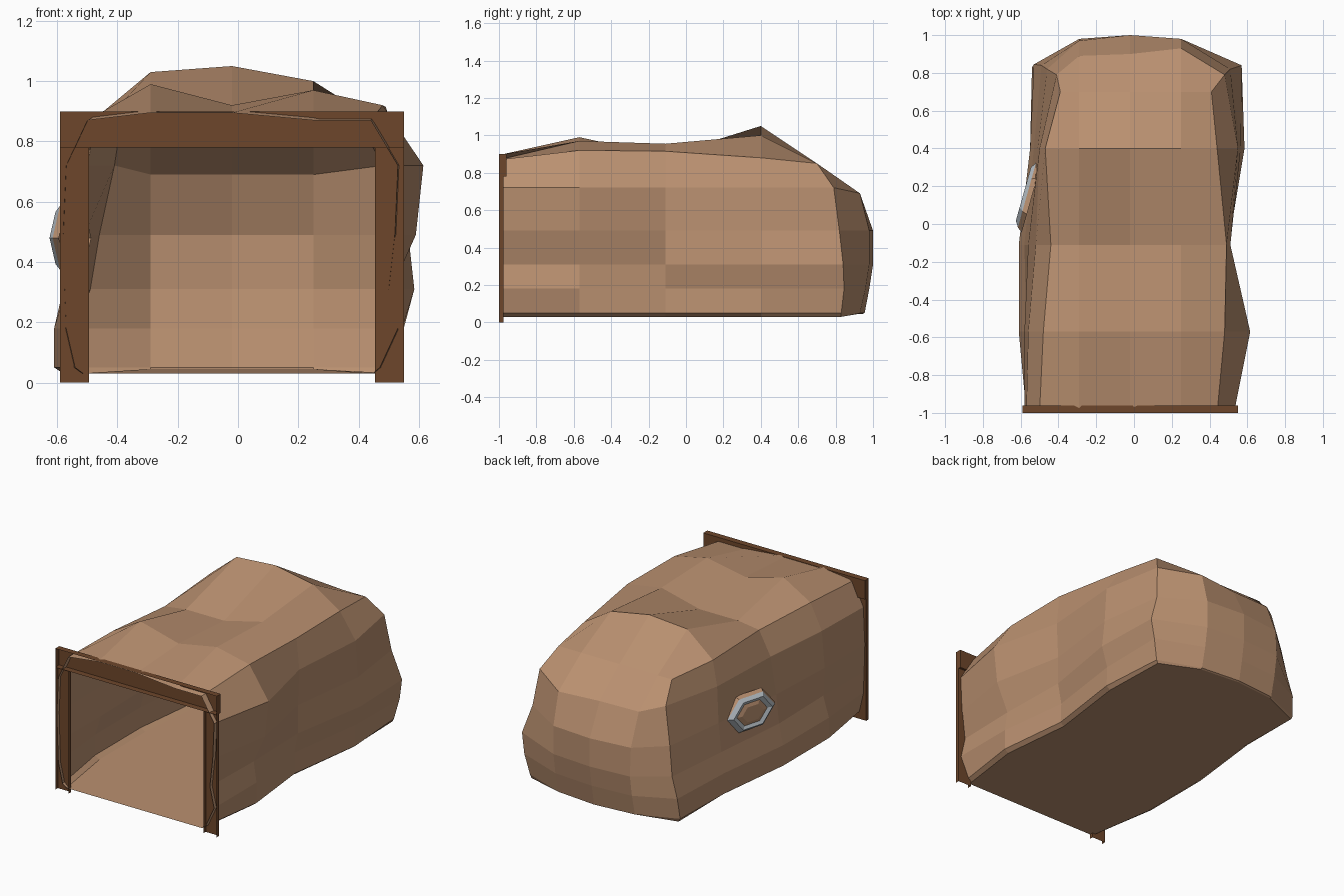
import bpy, bmesh
from math import cos, sin, pi
from mathutils import Vector, Matrix

default_cube = bpy.data.objects.get("Cube")
if default_cube:
    bpy.data.objects.remove(default_cube, do_unlink=True)


def make_material(name, colour):
    mat = bpy.data.materials.new(name)
    mat.use_nodes = True
    mat.diffuse_color = (*colour, 1)
    mat.node_tree.nodes["Principled BSDF"].inputs["Base Color"].default_value = (*colour, 1)
    return mat


earth = make_material("earth brown", (0.49, 0.28, 0.162))
timber = make_material("dark timber", (0.155, 0.062, 0.024))
stone = make_material("pale grey stone", (0.46, 0.51, 0.55))


def finish(name, bm, materials):
    bmesh.ops.recalc_face_normals(bm, faces=bm.faces[:])
    mesh = bpy.data.meshes.new(name)
    bm.to_mesh(mesh)
    bm.free()
    for mat in materials:
        mesh.materials.append(mat)
    obj = bpy.data.objects.new(name, mesh)
    bpy.context.collection.objects.link(obj)


def bridge(bm, first, second, closed=False):
    """Quads between two rows of vertices."""
    count = len(first)
    faces = []
    for i in range(count if closed else count - 1):
        j = (i + 1) % count
        faces.append(bm.faces.new((first[i], first[j], second[j], second[i])))
    return faces


# Tunnel: rough arches lofted along y, closed by a bulging end wall
wall_heights = (0.05, 0.18, 0.31, 0.49, 0.72)
crown_x = (-0.29, -0.02, 0.25)
wall_end_y = (0.83, 0.845, 0.84, 0.82, 0.79)

# y, left wall x, right wall x, left shoulder (x, z), right shoulder (x, z), crown z
arches = [
    (-0.998, (-.54, -.57, -.575, -.58, -.57), (.47, .53, .50, .52, .53),
     (-.50, .87), (.44, .87), (.895, .895, .87)),
    (-0.57, (-.61, -.61, -.57, -.58, -.56), (.53, .53, .51, .59, .615),
     (-.48, .88), (.48, .92), (.99, .92, .97)),
    (-0.11, (-.61, -.61, -.58, -.56, -.52), (.48, .475, .50, .50, .51),
     (-.44, .87), (.49, .915), (.89, .89, .955)),
    (0.40, (-.55, -.55, -.53, -.51, -.50), (.55, .545, .585, .565, .55),
     (-.47, .88), (.44, .88), (1.03, 1.05, 1.0)),
    (0.70, (-.54, -.53, -.49, -.46, -.41), (.52, .55, .57, .51, .48),
     (-.39, .85), (.41, .85), (.85, .85, .85)),
]

bm = bmesh.new()
rings = []
for arch in arches:
    y, left, right, left_shoulder, right_shoulder, crown = arch
    side_y = wall_end_y if arch is arches[-1] else [y] * len(left)
    points = list(zip(left, side_y, wall_heights))
    points.append((left_shoulder[0], y, left_shoulder[1]))
    points += [(x, y, z) for x, z in zip(crown_x, crown)]
    points.append((right_shoulder[0], y, right_shoulder[1]))
    points += reversed(list(zip(right, side_y, wall_heights)))
    rings.append([bm.verts.new(p) for p in points])
for first, second in zip(rings, rings[1:]):
    bridge(bm, first, second)

# End wall: rows share their outer vertices with the last arch
end_y = ((.93, .955, .93), (.96, .98, .96), (.98, 1, .98), (.97, 1, .98), (.89, .9, .93))
last = rings[-1]
rows = []
for r, depths in enumerate(end_y):
    middle = [bm.verts.new((x, y, min(wall_heights[r], 0.69))) for x, y in zip(crown_x, depths)]
    rows.append([last[r], *middle, last[-1 - r]])
rows.append(last[5:10])
for first, second in zip(rows, rows[1:]):
    bridge(bm, first, second)

# Floor: a narrow chamfer that fades out at the end wall, then one broad face
foot = [ring[0] for ring in rings] + rows[0][1:-1] + [ring[-1] for ring in reversed(rings)]
floor = []
for v in foot:
    if v.co.y > 0.85:
        floor.append(bm.verts.new(v.co - Vector((0, 0.01, 0.005))))
    else:
        inset = 0.98 if v.co.y > 0.8 else 0.95
        floor.append(bm.verts.new((v.co.x * inset, v.co.y, 0.03)))
bridge(bm, foot, floor)
bm.faces.new(floor)
finish("tunnel_shell", bm, [earth])


# Timber entrance: hollow beams, open to the front, with posts also open below
def beam(name, low, high, open_sides):
    bm = bmesh.new()
    low, high = Vector(low), Vector(high)
    bmesh.ops.create_cube(bm, size=1, matrix=Matrix.Translation((low + high) / 2)
                          @ Matrix.Diagonal((*(high - low), 1)))
    bm.normal_update()
    removed = [f for f in bm.faces if any(f.normal.dot(side) > 0.9 for side in open_sides)]
    bmesh.ops.delete(bm, geom=removed, context='FACES')
    finish(name, bm, [timber])


front, below = Vector((0, -1, 0)), Vector((0, 0, -1))
beam("left_post", (0.455, -1, 0), (0.55, -0.975, 0.78), (front, below))
beam("right_post", (-0.59, -1, 0), (-0.495, -0.975, 0.78), (front, below))
beam("lintel", (-0.59, -1, 0.78), (0.55, -0.96, 0.9), (front,))

# Hexagonal boss on the wall: earth rim, stone ring, raised earth panel
outward = Vector((-0.96, -0.27, 0))
along = Vector((0.27, -0.96, 0))
centre = Vector((-0.555, 0.15, 0.48))
along.y = -along.y
outward.y = -abs(outward.y)
bm = bmesh.new()
loops = []
for scale, depth in ((1.05, -0.015), (0.94, 0.012), (0.77, 0.032), (0.6, 0.022), (0.42, 0.03)):
    loop = []
    for k in range(6):
        angle = k * pi / 3
        offset = along * (0.19 * cos(angle)) + Vector((0, 0, 0.13 * sin(angle)))
        # the panel's plane leans with the wall
        normal = Vector((-along.y, along.x, 0))
        loop.append(bm.verts.new(centre + offset * scale + normal * depth))
    loops.append(loop)
for i, (first, second) in enumerate(zip(loops, loops[1:])):
    for face in bridge(bm, first, second, closed=True):
        face.material_index = 1 if i in (1, 2) else 0
bm.faces.new(loops[-1])
finish("wall_boss", bm, [earth, stone])
